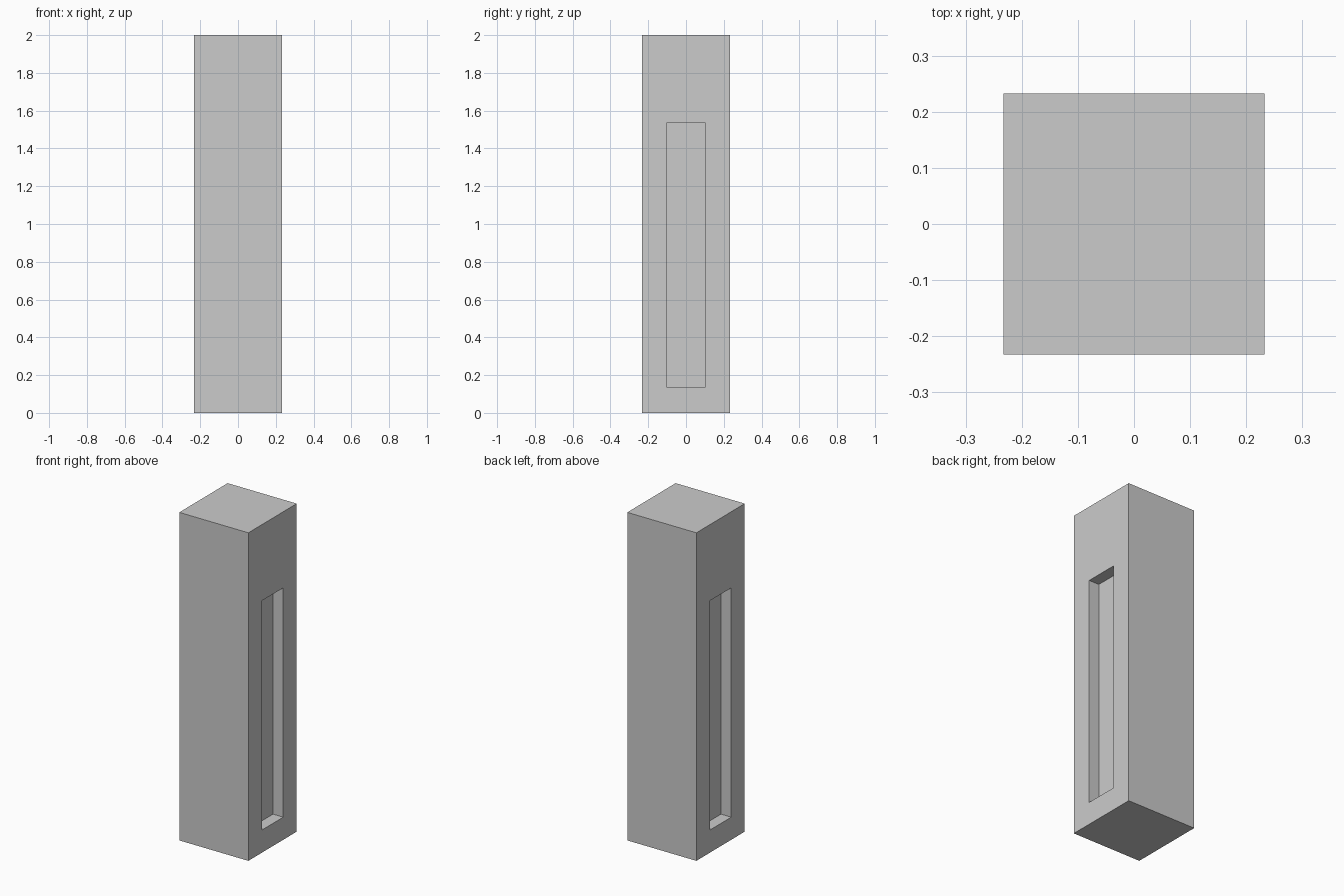
import bpy, bmesh
from mathutils import Vector

if "Cube" in bpy.data.objects:
    bpy.data.objects.remove(bpy.data.objects["Cube"])

WIDTH, HEIGHT = 0.466, 2.0
SLOT_HALF, SLOT_LOW, SLOT_HIGH, SLOT_DEPTH = 0.103, 0.138, 1.536, 0.069

# Square pillar body standing on the ground
bm = bmesh.new()
bmesh.ops.create_cube(bm, size=1)
for v in bm.verts:
    v.co = Vector((v.co.x * WIDTH, v.co.y * WIDTH, (v.co.z + 0.5) * HEIGHT))


def recess(side):
    """Sink a tall rectangular slot into the face looking along side * x."""
    bm.normal_update()
    face = next(f for f in bm.faces if f.normal.x * side > 0.9)
    # Slot outline
    bmesh.ops.inset_individual(bm, faces=[face], thickness=0.05)
    for v in face.verts:
        v.co.y = SLOT_HALF if v.co.y > 0 else -SLOT_HALF
        v.co.z = SLOT_HIGH if v.co.z > HEIGHT / 2 else SLOT_LOW
    # Slot walls and floor
    floor = bmesh.ops.extrude_discrete_faces(bm, faces=[face])["faces"][0]
    for v in floor.verts:
        v.co.x -= side * SLOT_DEPTH


# Matching slots on the left and right sides
for side in (-1, 1):
    recess(side)

bmesh.ops.recalc_face_normals(bm, faces=bm.faces)
mesh = bpy.data.meshes.new("slotted_pillar")
bm.to_mesh(mesh)
bm.free()
bpy.context.collection.objects.link(bpy.data.objects.new("slotted_pillar", mesh))
